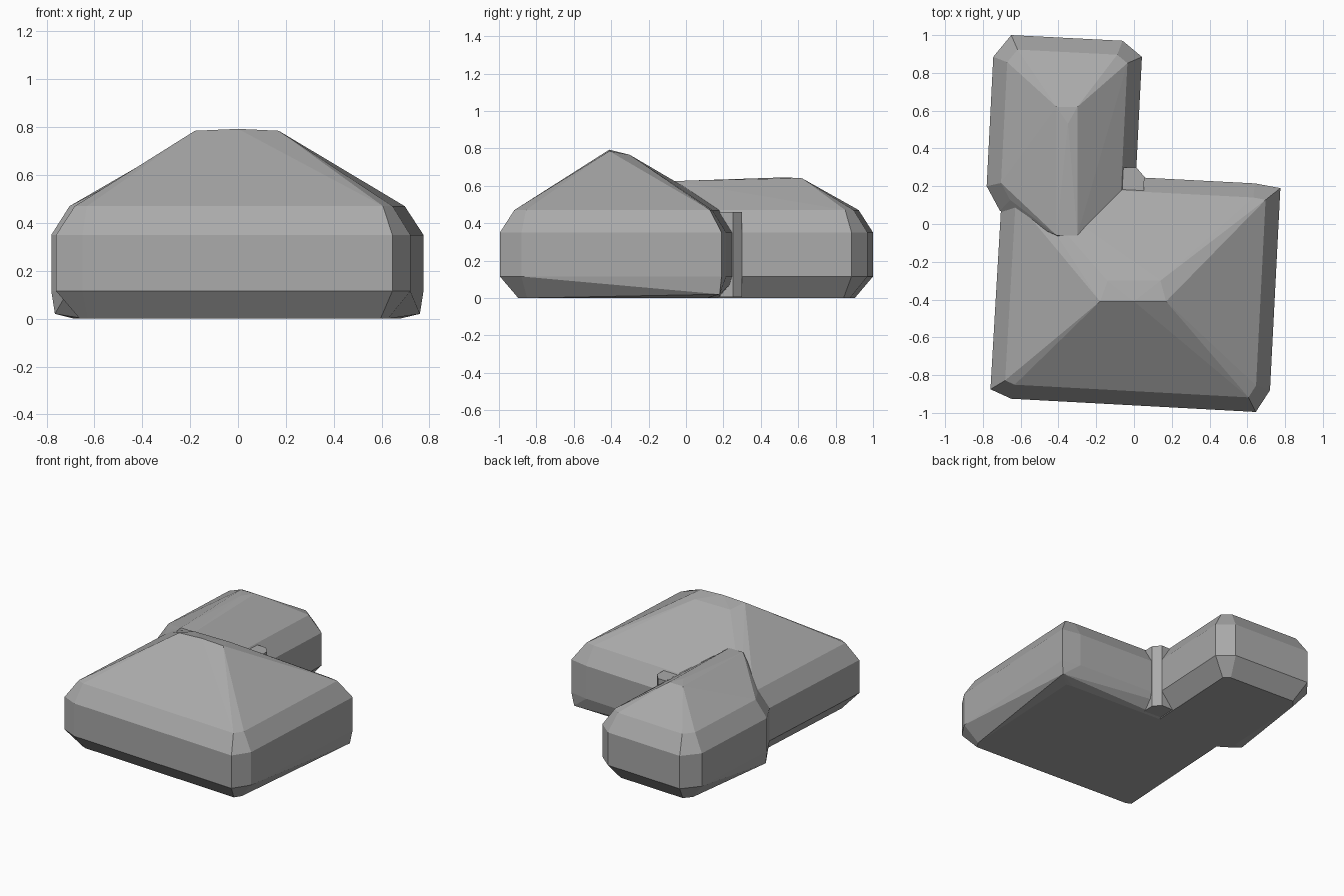
import bpy, bmesh
from mathutils import Vector

cube = bpy.data.objects.get("Cube")
if cube:
    bpy.data.objects.remove(cube)

grey = bpy.data.materials.new("plain grey")
grey.use_nodes = True
grey.diffuse_color = (0.4, 0.4, 0.4, 1)
grey.node_tree.nodes["Principled BSDF"].inputs["Base Color"].default_value = (0.4, 0.4, 0.4, 1)

FOOT, EAVE = 0.115, 0.35      # heights of the straight wall
SHOULDER = 0.47               # where the roof slope begins


def inset(outline, d):
    """Shrink a counter-clockwise convex outline by d with mitred corners."""
    pts = [Vector(p) for p in outline]
    result = []
    for i, p in enumerate(pts):
        a = (p - pts[i - 1]).normalized()
        b = (pts[(i + 1) % len(pts)] - p).normalized()
        na, nb = Vector((-a.y, a.x)), Vector((-b.y, b.x))
        result.append(p + (na + nb) * d / (1 + na.dot(nb)))
    return result


def hull(name, points):
    bm = bmesh.new()
    for p in points:
        bm.verts.new(p)
    out = bmesh.ops.convex_hull(bm, input=bm.verts)
    loose = {v for v in out["geom_interior"] + out["geom_unused"]
             if isinstance(v, bmesh.types.BMVert)}
    bmesh.ops.delete(bm, geom=list(loose), context='VERTS')
    bmesh.ops.dissolve_limit(bm, angle_limit=0.02, verts=bm.verts, edges=bm.edges)
    bmesh.ops.recalc_face_normals(bm, faces=bm.faces)
    mesh = bpy.data.meshes.new(name)
    bm.to_mesh(mesh)
    bm.free()
    mesh.materials.append(grey)
    ob = bpy.data.objects.new(name, mesh)
    bpy.context.collection.objects.link(ob)
    return ob


def block(name, outline, extra):
    """Walls with a bevelled foot and shoulder, closed by a hipped roof."""
    rings = [(0, 0.095), (FOOT, 0), (EAVE, 0), (SHOULDER, 0.075)]
    points = [(p.x, p.y, z) for z, d in rings for p in inset(outline, d)]
    return hull(name, points + extra)


# Main house: slightly skewed footprint, short hipped ridge
house = block(
    "house",
    [(-0.76, -0.875), (-0.65, -0.925), (0.645, -0.995), (0.72, -0.88),
     (0.775, 0.19), (0.64, 0.215), (-0.62, 0.28), (-0.7, 0.15)],
    [(-0.18, -0.41, 0.785), (0.0, -0.41, 0.793), (0.17, -0.41, 0.785),
     (-0.14, -0.3, 0.765), (0.14, -0.3, 0.765), (0.76, 0.18, 0.02)])

# Rear wing: narrow flat ridge, widened where it meets the house
wing = block(
    "rear_wing",
    [(-0.71, 0.07), (-0.35, -0.1), (0.0, 0.05), (0.042, 0.885),
     (-0.06, 0.97), (-0.65, 1.0), (-0.745, 0.885), (-0.78, 0.2)],
    [(-0.41, -0.06, 0.625), (-0.3, -0.06, 0.625), (-0.41, 0.62, 0.64),
     (-0.3, 0.62, 0.64), (-0.35, 0.53, 0.645), (-0.765, 0.19, 0.02)])

# Chamfer filling the inner corner between house and wing
corner = hull("inner_corner", [
    (x, y, z) for z in (0.005, 0.46)
    for x, y in [(0.012, 0.3), (0.055, 0.25), (0.05, 0.1), (-0.15, 0.1), (-0.15, 0.3)]])

# Merge everything into one shell
for part in (wing, corner):
    mod = house.modifiers.new("join " + part.name, 'BOOLEAN')
    mod.operation = 'UNION'
    mod.solver = 'EXACT'
    mod.object = part
    part.hide_render = True
    part.hide_viewport = True
